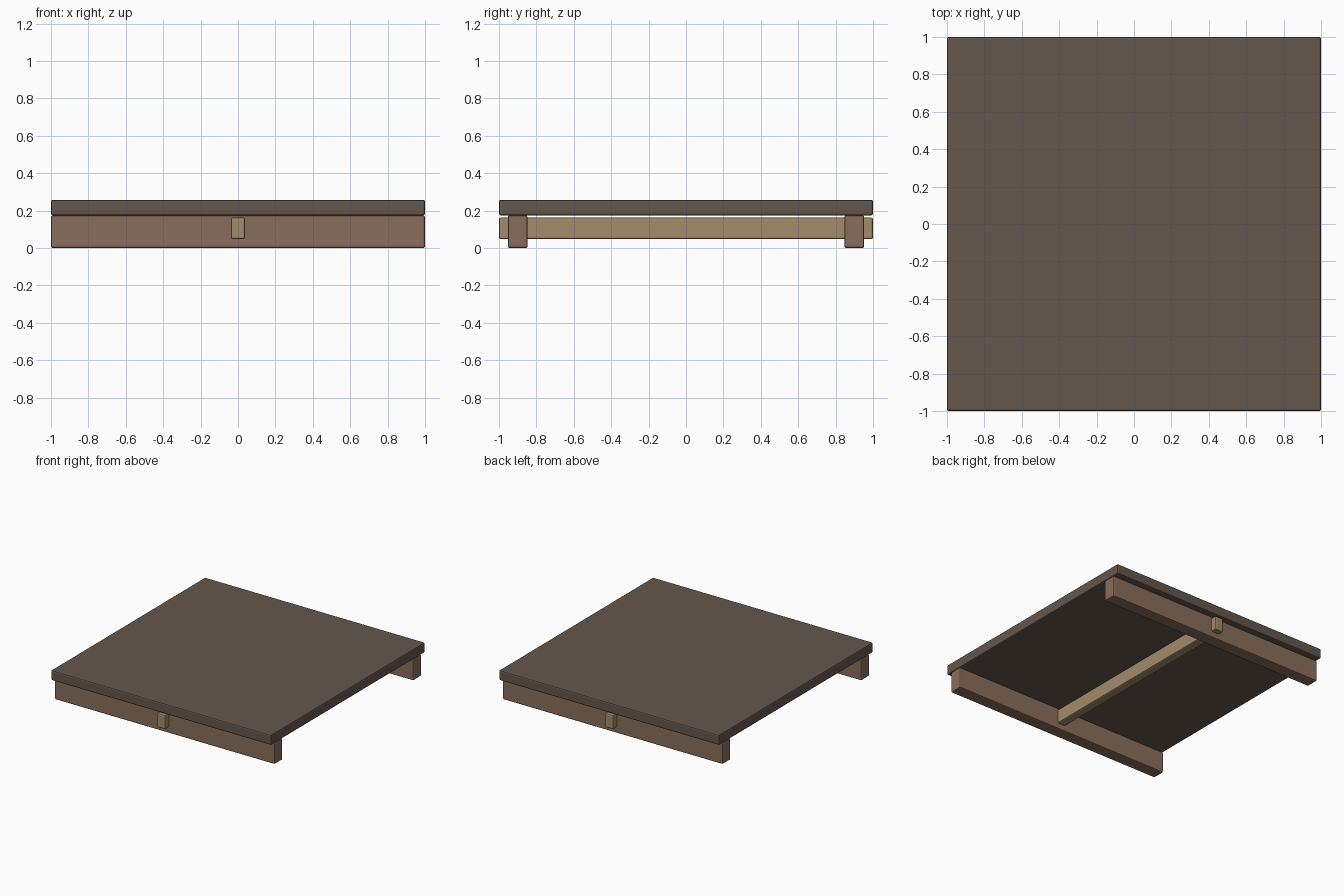
import bpy

if "Cube" in bpy.data.objects:
    bpy.data.objects.remove(bpy.data.objects["Cube"])


def material(name, rgb):
    m = bpy.data.materials.new(name)
    m.diffuse_color = (*rgb, 1)
    m.use_nodes = True
    m.node_tree.nodes["Principled BSDF"].inputs["Base Color"].default_value = m.diffuse_color
    return m


def board(name, lo, hi, mat, bevel=0.01):
    """Box between two corners with softly chamfered edges."""
    bpy.ops.mesh.primitive_cube_add(size=1, location=[(a + b) / 2 for a, b in zip(lo, hi)])
    ob = bpy.context.object
    ob.name = name
    ob.scale = [b - a for a, b in zip(lo, hi)]
    bpy.ops.object.transform_apply(location=False, rotation=False, scale=True)
    mod = ob.modifiers.new("edge_bevel", "BEVEL")
    mod.width = bevel
    mod.segments = 2
    ob.data.materials.append(mat)
    return ob


dark_wood = material("dark_wood", (0.13, 0.095, 0.075))
mid_wood = material("mid_wood", (0.25, 0.155, 0.105))
light_wood = material("light_wood", (0.37, 0.26, 0.145))

# Square platform slab
board("platform_top", (-1, -1, 0.175), (1, 1, 0.258), dark_wood)

# Front and back support rails
for name, y in (("front_rail", -0.9), ("back_rail", 0.9)):
    board(name, (-1, y - 0.053, 0), (1, y + 0.053, 0.175), mid_wood)

# Central beam passing through both rails
board("centre_beam", (-0.038, -1, 0.047), (0.038, 1, 0.163), light_wood)
